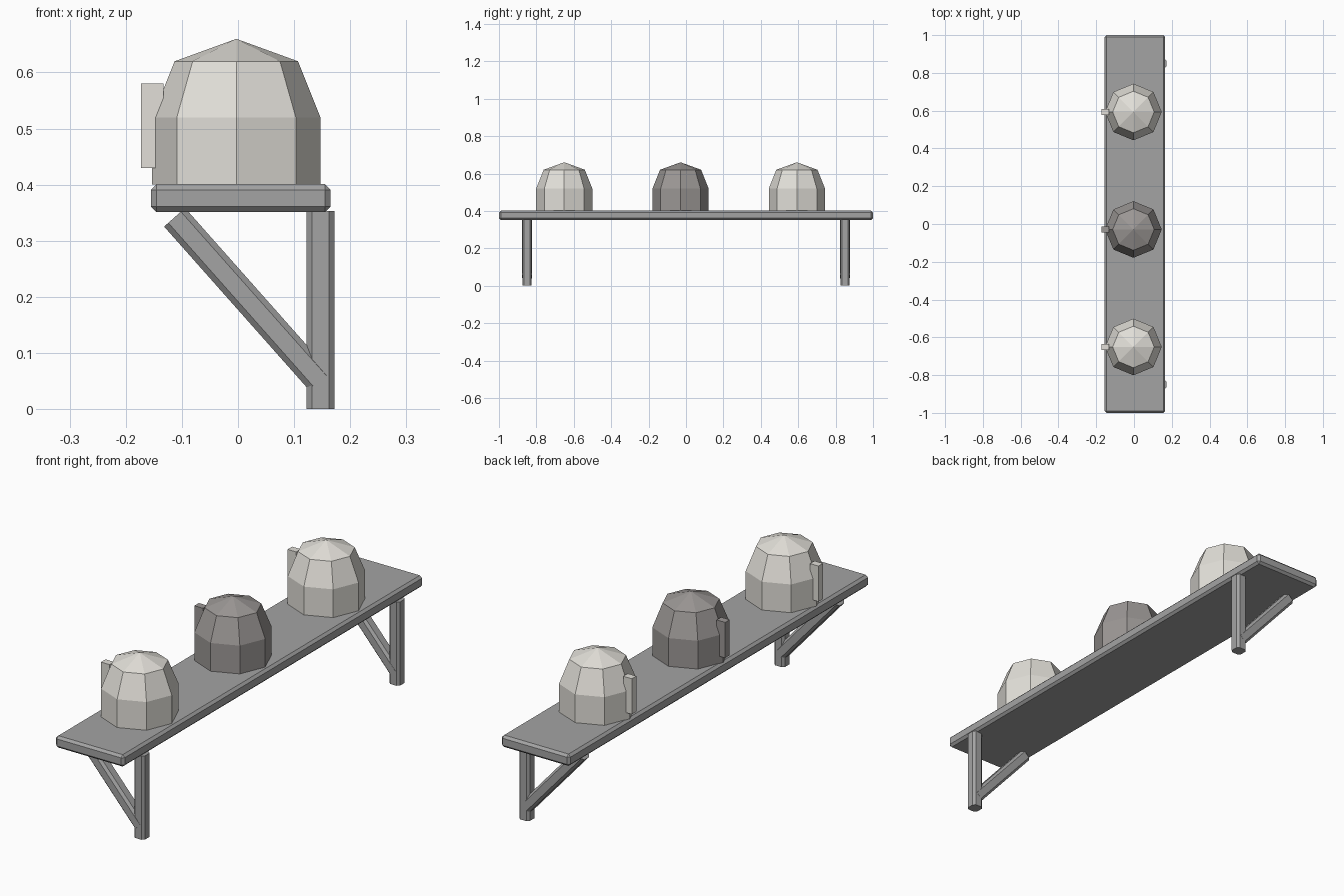
import bpy, bmesh
from math import pi, cos, sin
from mathutils import Vector, Matrix

if "Cube" in bpy.data.objects:
    bpy.data.objects.remove(bpy.data.objects["Cube"])


def material(name, rgb):
    m = bpy.data.materials.new(name)
    m.diffuse_color = (*rgb, 1)
    m.use_nodes = True
    m.node_tree.nodes["Principled BSDF"].inputs["Base Color"].default_value = m.diffuse_color
    return m


LIGHT = material("pale_ceramic", (0.76, 0.74, 0.69))
DARK = material("dark_ceramic", (0.33, 0.31, 0.30))
GREY = material("grey_timber", (0.37, 0.37, 0.37))


def finish(name, bm, mat):
    bmesh.ops.recalc_face_normals(bm, faces=bm.faces)
    mesh = bpy.data.meshes.new(name)
    bm.to_mesh(mesh)
    bm.free()
    mesh.materials.append(mat)
    obj = bpy.data.objects.new(name, mesh)
    bpy.context.collection.objects.link(obj)
    return obj


def box(name, centre, size, mat, bevel=0):
    bm = bmesh.new()
    bmesh.ops.create_cube(bm, size=1)
    bmesh.ops.scale(bm, vec=size, verts=bm.verts)
    if bevel:
        bmesh.ops.bevel(bm, geom=bm.edges[:], offset=bevel, segments=1, affect='EDGES')
    bmesh.ops.translate(bm, vec=centre, verts=bm.verts)
    return finish(name, bm, mat)


def beam(name, start, end, width, depth, mat, chamfer=0.01):
    """Square bar with chamfered long edges, lying in an xz plane."""
    start, end = Vector(start), Vector(end)
    along = (end - start).normalized()
    side = Vector((0, 1, 0))
    across = side.cross(along)
    w, d, c = width / 2, depth / 2, chamfer
    outline = [(w, d - c), (w - c, d), (c - w, d), (-w, d - c),
               (-w, c - d), (c - w, -d), (w - c, -d), (w, c - d)]
    bm = bmesh.new()
    face = bm.faces.new([bm.verts.new(start + across * a + side * b) for a, b in outline])
    ext = bmesh.ops.extrude_face_region(bm, geom=[face], use_keep_orig=True)
    moved = [v for v in ext["geom"] if isinstance(v, bmesh.types.BMVert)]
    bmesh.ops.translate(bm, vec=end - start, verts=moved)
    return finish(name, bm, mat)


def jar(name, x, y, mat, sides=8):
    """Eight-sided jar with tapered shoulder and low pointed lid."""
    bm = bmesh.new()
    rings = [[bm.verts.new((x + r * cos(2 * pi * i / sides), y + r * sin(2 * pi * i / sides), z))
              for i in range(sides)]
             for r, z in [(0.15, 0.40), (0.15, 0.52), (0.11, 0.62)]]
    apex = bm.verts.new((x, y, 0.66))
    bm.faces.new(rings[0][::-1])
    for i in range(sides):
        j = (i + 1) % sides
        for lo, hi in zip(rings, rings[1:]):
            bm.faces.new((lo[i], lo[j], hi[j], hi[i]))
        bm.faces.new((rings[-1][i], rings[-1][j], apex))
    return finish(name, bm, mat)


# Shelf board
box("shelf_board", (0.005, 0, 0.376), (0.32, 2.0, 0.05), GREY, bevel=0.01)

# Brackets: upright and diagonal brace at each end
for label, y in (("front", -0.85), ("back", 0.85)):
    beam(f"{label}_post", (0.147, y, 0), (0.147, y, 0.353), 0.05, 0.05, GREY)
    beam(f"{label}_brace", (-0.113, y, 0.342), (0.146, y, 0.05), 0.05, 0.051, GREY)

# Jars with flat handles
for label, y, mat in (("front", -0.651, LIGHT), ("middle", -0.029, DARK), ("back", 0.593, LIGHT)):
    jar(f"{label}_jar", -0.003, y, mat)
    box(f"{label}_jar_handle", (-0.153, y, 0.505), (0.04, 0.03, 0.15), mat)
